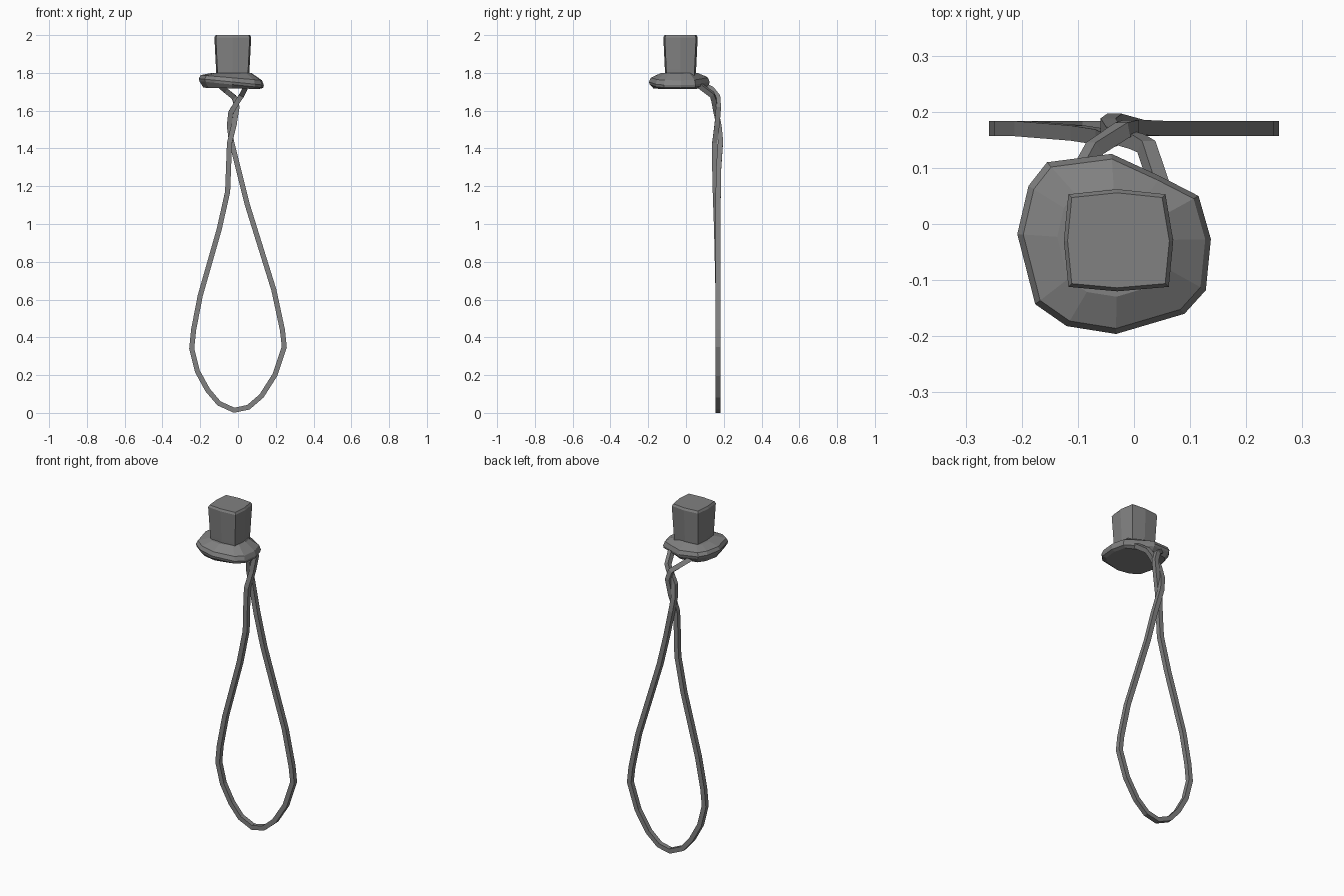
import bpy, bmesh
from mathutils import Vector

if "Cube" in bpy.data.objects:
    bpy.data.objects.remove(bpy.data.objects["Cube"])

grey = bpy.data.materials.new("mid grey")
grey.use_nodes = True
colour = (0.22, 0.22, 0.22, 1)
grey.diffuse_color = colour
grey.node_tree.nodes["Principled BSDF"].inputs["Base Color"].default_value = colour


def loft(name, rings):
    """Skin a list of closed rings and cap both ends."""
    bm = bmesh.new()
    rows = [[bm.verts.new(p) for p in ring] for ring in rings]
    n = len(rows[0])
    for a, b in zip(rows, rows[1:]):
        for i in range(n):
            j = (i + 1) % n
            bm.faces.new((a[i], a[j], b[j], b[i]))
    bm.faces.new(rows[0][::-1])
    bm.faces.new(rows[-1])
    bmesh.ops.recalc_face_normals(bm, faces=bm.faces)
    mesh = bpy.data.meshes.new(name)
    bm.to_mesh(mesh)
    bm.free()
    mesh.materials.append(grey)
    obj = bpy.data.objects.new(name, mesh)
    bpy.context.collection.objects.link(obj)
    return obj


def scaled(outline, centre, s, z, tilt=0.0):
    """Scale an outline about a centre; tilt lowers it toward +x."""
    cx, cy = centre
    return [(cx + (x - cx) * s, cy + (y - cy) * s, z - tilt * (x - cx))
            for x, y in outline]


# Brim: uneven twelve-sided disc, slightly tilted
centre = (-0.03, -0.03)
brim = [(-.208, -.018), (-.176, -.143), (-.12, -.182), (-.032, -.196),
        (.09, -.16), (.128, -.118), (.137, -.027), (.115, .05),
        (.047, .085), (-.04, .125), (-.155, .11), (-.188, .068)]
loft("brim", [scaled(brim, centre, s, z, t) for s, z, t in
              ((.86, 1.718, .02), (.98, 1.738, .1), (1, 1.752, .1),
               (.94, 1.774, .08), (.6, 1.8, 0))])

# Crown: bowed square block widening upward, with a bevelled top
crown = [(-.117, -.112), (-.03, -.12), (.062, -.112), (.07, -.03),
         (.056, .053), (-.03, .062), (-.117, .053), (-.125, -.03)]
loft("crown", [scaled(crown, centre, s, z) for s, z in
               ((.88, 1.77), (.91, 1.82), (1, 1.988), (.93, 2))])

# Cord: one square strand that twists on itself and hangs in a loop
left = [(-.1, .08, 1.735), (-.07, .135, 1.71), (-.02, .168, 1.67),
        (-.005, .172, 1.62), (-.02, .165, 1.53), (-.045, .152, 1.43),
        (-.05, .152, 1.3), (-.055, .155, 1.17), (-.1, .162, .97),
        (-.2, .17, .62), (-.235, .17, .44), (-.245, .17, .34)]
bottom = [(-.215, .17, .22), (-.16, .17, .12), (-.1, .17, .05),
          (-.02, .17, .014), (.055, .17, .03), (.125, .17, .09),
          (.195, .17, .2)]
right = [(.245, .17, .35), (.235, .17, .44), (.19, .17, .65),
         (.05, .17, 1.1), (.005, .172, 1.28), (-.035, .183, 1.44),
         (-.046, .175, 1.52), (-.038, .16, 1.59), (.005, .147, 1.66),
         (.022, .138, 1.685), (.045, .07, 1.735)]
path = [Vector(p) for p in left + bottom + right]
half = 0.0135
rings = []
for i, p in enumerate(path):
    t = (path[min(i + 1, len(path) - 1)] - path[max(i - 1, 0)]).normalized()
    depth = Vector((0, 1, 0))
    depth = (depth - t * depth.dot(t)).normalized() * half
    side = t.cross(depth).normalized() * half
    rings.append([p + depth + side, p + depth - side,
                  p - depth - side, p - depth + side])
loft("cord", rings)
